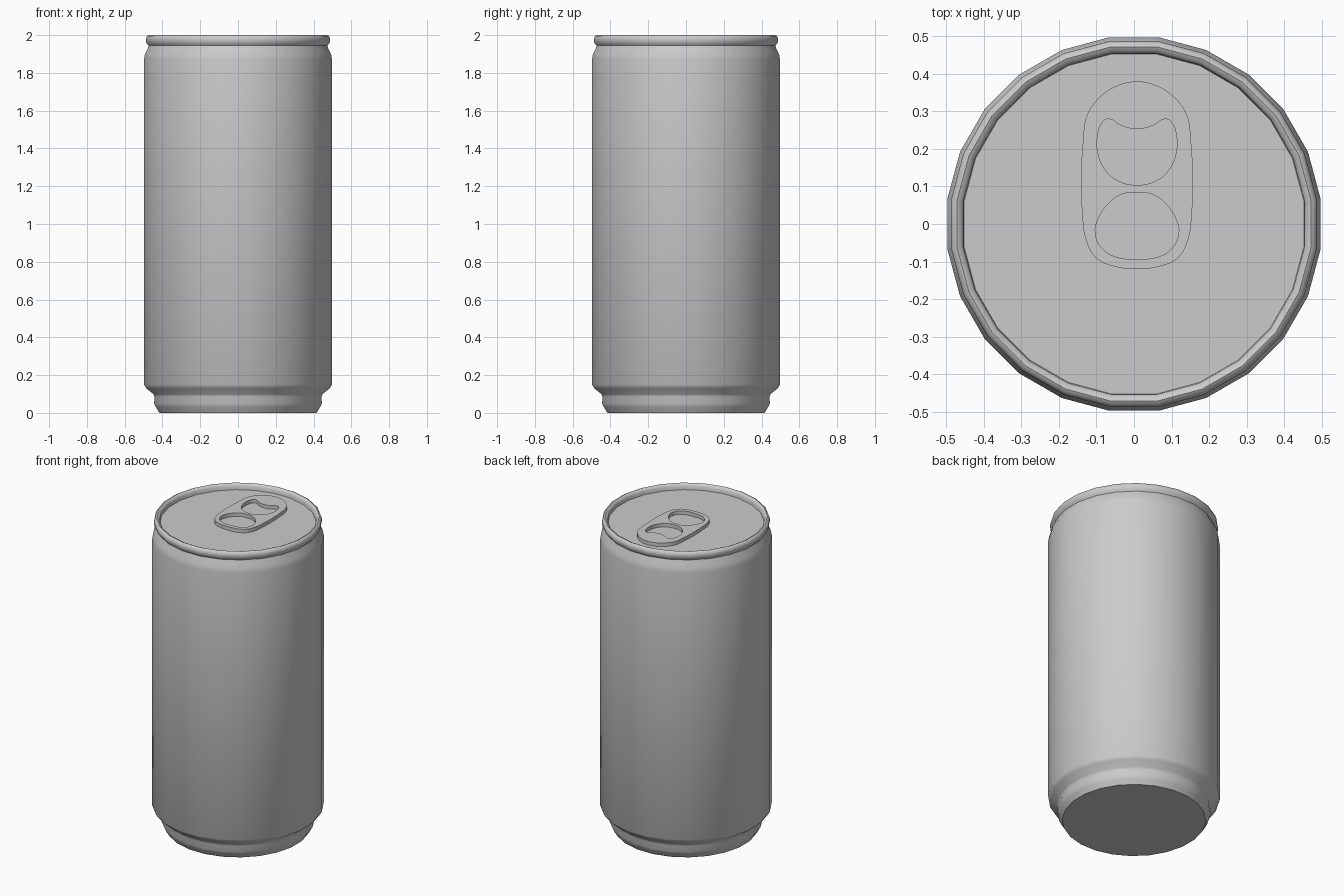
import bpy, bmesh, math

if "Cube" in bpy.data.objects:
    bpy.data.objects.remove(bpy.data.objects["Cube"])

SIDES = 24
STEP = 2 * math.pi / SIDES


def lathe(name, profile):
    """Revolve (radius, z) points into a closed, capped solid."""
    bm = bmesh.new()
    rings = []
    for r, z in profile:
        rings.append([bm.verts.new((r * math.cos((i + 0.5) * STEP),
                                    r * math.sin((i + 0.5) * STEP), z))
                      for i in range(SIDES)])
    for a, b in zip(rings, rings[1:]):
        for i in range(SIDES):
            j = (i + 1) % SIDES
            bm.faces.new((a[i], a[j], b[j], b[i]))
    bm.faces.new(rings[0][::-1])
    bm.faces.new(rings[-1])
    mesh = bpy.data.meshes.new(name)
    bm.to_mesh(mesh)
    bm.free()
    return add_object(name, mesh, 45)


def add_object(name, mesh, angle):
    ob = bpy.data.objects.new(name, mesh)
    bpy.context.collection.objects.link(ob)
    bpy.ops.object.select_all(action='DESELECT')
    ob.select_set(True)
    bpy.context.view_layer.objects.active = ob
    bpy.ops.object.shade_smooth_by_angle(angle=math.radians(angle))
    return ob


def plate(name, halves, cx, z, half_thick):
    """Extruded flat plate; each outline is a right half mirrored about cx."""
    cu = bpy.data.curves.new(name + "_outline", 'CURVE')
    cu.dimensions = '2D'
    cu.fill_mode = 'BOTH'
    cu.extrude = half_thick
    cu.resolution_u = 4
    for half in halves:
        pts = half + [(-x, y) for x, y in reversed(half) if x > 0]
        sp = cu.splines.new('BEZIER')
        sp.bezier_points.add(len(pts) - 1)
        sp.use_cyclic_u = True
        for bp, (x, y) in zip(sp.bezier_points, pts):
            bp.co = (x + cx, y, 0)
            bp.handle_left_type = bp.handle_right_type = 'AUTO'
    tmp = bpy.data.objects.new(name + "_tmp", cu)
    bpy.context.collection.objects.link(tmp)
    bpy.context.view_layer.update()
    mesh = bpy.data.meshes.new_from_object(
        tmp.evaluated_get(bpy.context.evaluated_depsgraph_get()))
    bpy.data.objects.remove(tmp)
    bm = bmesh.new()
    bm.from_mesh(mesh)
    bmesh.ops.remove_doubles(bm, verts=bm.verts, dist=0.0005)
    bmesh.ops.recalc_face_normals(bm, faces=bm.faces)
    bm.to_mesh(mesh)
    bm.free()
    mesh.name = name
    ob = add_object(name, mesh, 40)
    ob.location.z = z
    return ob


# Can: flat base, stepped foot, straight wall, neck, rolled rim, sunken lid
lathe("can_body", [
    (0.420, 0.0), (0.438, 0.03), (0.448, 0.05), (0.446, 0.085), (0.452, 0.10),
    (0.490, 0.13), (0.502, 0.15),
    (0.502, 1.87), (0.497, 1.90), (0.482, 1.93), (0.478, 1.945),
    (0.490, 1.96), (0.492, 1.98), (0.486, 1.995), (0.476, 2.0),
    (0.465, 1.995), (0.459, 1.985), (0.457, 1.963)])

# Pull tab with a mouth-side hole and a finger hole
plate("pull_tab", [
    [(0, 0.38), (0.055, 0.368), (0.105, 0.333), (0.135, 0.285), (0.143, 0.235),
     (0.145, 0.01), (0.135, -0.045), (0.11, -0.09), (0.065, -0.112), (0, -0.12)],
    [(0, 0.253), (0.042, 0.262), (0.078, 0.28), (0.094, 0.268), (0.105, 0.235),
     (0.104, 0.19), (0.085, 0.145), (0.05, 0.115), (0, 0.104)],
    [(0, 0.083), (0.035, 0.081), (0.075, 0.055), (0.105, 0.01), (0.111, -0.025),
     (0.095, -0.063), (0.055, -0.088), (0, -0.093)],
], 0.008, 1.975, 0.0115)
